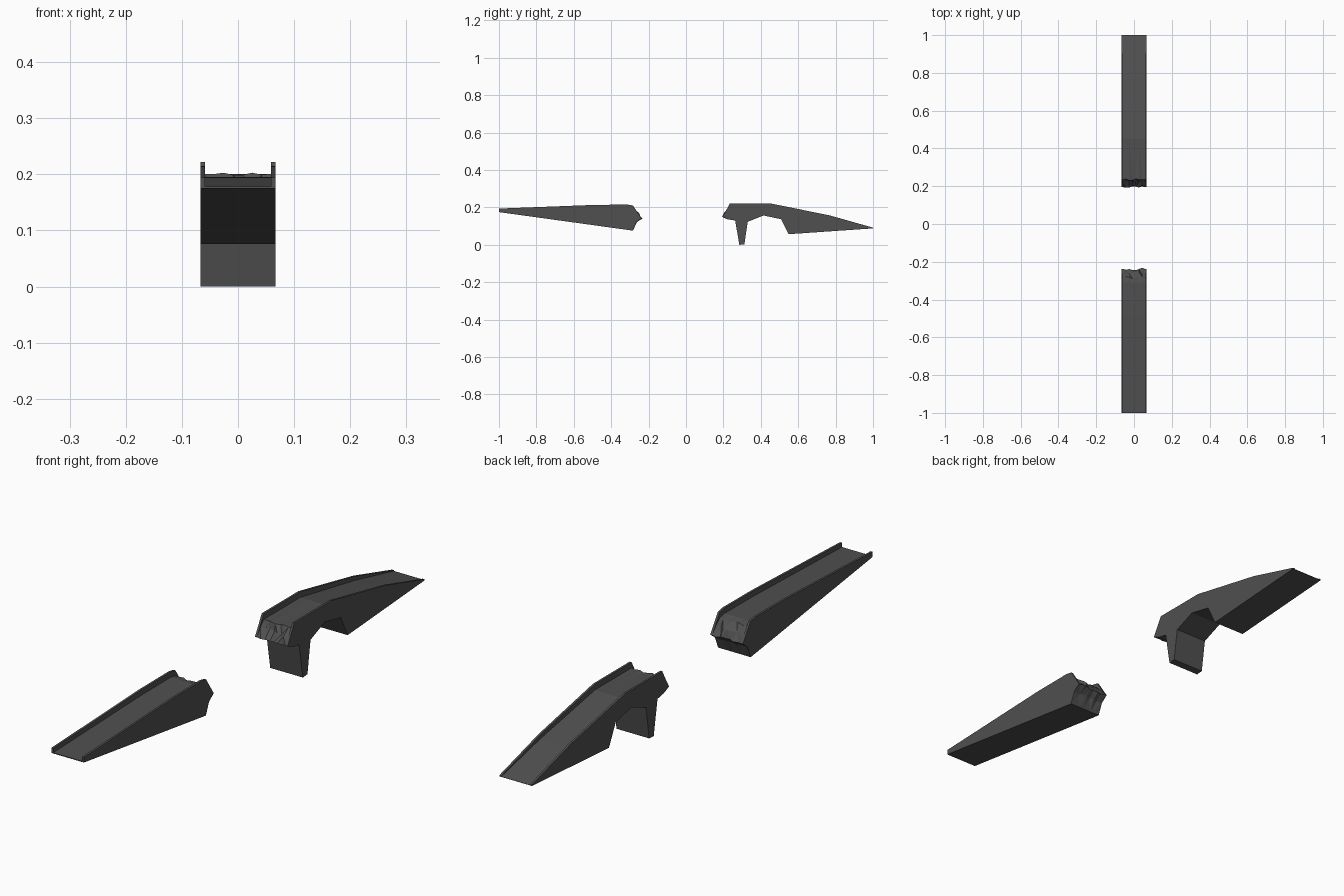
import bpy, bmesh, random

if "Cube" in bpy.data.objects:
    bpy.data.objects.remove(bpy.data.objects["Cube"])

random.seed(4)
HALF_W, LIP_X = 0.067, 0.059

stone = bpy.data.materials.new("dark_stone")
stone.diffuse_color = (0.08, 0.08, 0.08, 1)
stone.use_nodes = True
stone.node_tree.nodes["Principled BSDF"].inputs["Base Color"].default_value = stone.diffuse_color


def bridge_half(name, profile):
    """Loft a side profile across the width.
    Each point: (y, z, drop to deck level, roughness of broken end)."""
    # parapet, inner parapet wall, ragged deck stations, mirrored parapet
    stations = [(-HALF_W, True), (-LIP_X, True)]
    stations += [(-LIP_X + 2 * LIP_X * i / 7, False) for i in range(8)]
    stations += [(LIP_X, True), (HALF_W, True)]
    bm = bmesh.new()
    rings = []
    for x, is_lip in stations:
        ring = []
        for y, z, drop, rough in profile:
            if not is_lip:
                z -= drop
                if abs(x) < LIP_X - 0.001:
                    y += random.uniform(-rough, rough)
                    z += random.uniform(-rough, rough) * 0.4
            ring.append(bm.verts.new((x, y, z)))
        rings.append(ring)
    n = len(profile)
    for a, b in zip(rings, rings[1:]):
        for i in range(n):
            j = (i + 1) % n
            bm.faces.new((a[i], a[j], b[j], b[i]))
    bm.faces.new(rings[0])
    bm.faces.new(rings[-1][::-1])
    bmesh.ops.remove_doubles(bm, verts=bm.verts, dist=0.0002)
    bmesh.ops.triangulate(bm, faces=bm.faces[:])
    bmesh.ops.recalc_face_normals(bm, faces=bm.faces[:])
    mesh = bpy.data.meshes.new(name)
    bm.to_mesh(mesh)
    bm.free()
    mesh.materials.append(stone)
    obj = bpy.data.objects.new(name, mesh)
    bpy.context.collection.objects.link(obj)
    return obj


# front ramp, tapering towards the front, broken at its thick end
bridge_half("front_ramp", [
    (-1.0, 0.175, 0, 0), (-1.0, 0.194, 0.016, 0), (-0.48, 0.214, 0.02, 0),
    (-0.31, 0.215, 0.02, 0), (-0.283, 0.210, 0.02, 0.008),
    (-0.262, 0.178, 0.008, 0.010), (-0.238, 0.142, 0, 0.007),
    (-0.266, 0.120, 0, 0.004), (-0.284, 0.076, 0, 0)])

# rear span with arch and pier, broken at the overhanging end
bridge_half("rear_span", [
    (1.0, 0.088, 0, 0), (1.0, 0.092, 0.003, 0), (0.77, 0.157, 0.015, 0),
    (0.45, 0.222, 0.021, 0), (0.235, 0.222, 0.021, 0.006),
    (0.216, 0.187, 0.008, 0.012), (0.195, 0.150, 0, 0.006),
    (0.225, 0.137, 0, 0.003), (0.263, 0.130, 0, 0), (0.285, 0.0, 0, 0),
    (0.312, 0.002, 0, 0), (0.330, 0.123, 0, 0), (0.415, 0.157, 0, 0),
    (0.508, 0.137, 0, 0), (0.548, 0.057, 0, 0)])
